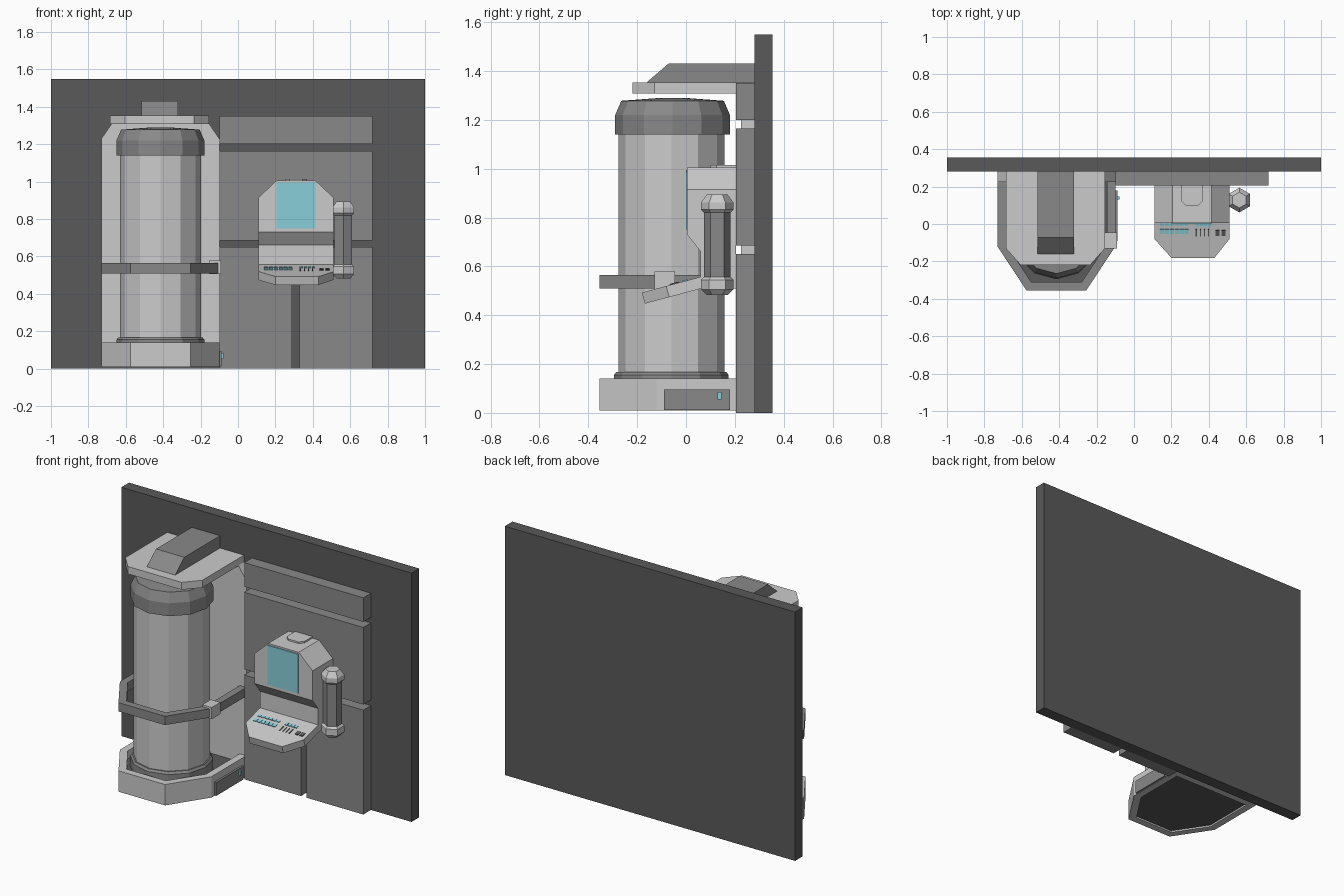
import bpy, bmesh
from math import radians, sin, cos, pi
from mathutils import Matrix

if "Cube" in bpy.data.objects:
    bpy.data.objects.remove(bpy.data.objects["Cube"])


def material(name, rgb):
    m = bpy.data.materials.new(name)
    m.diffuse_color = (*rgb, 1)
    m.use_nodes = True
    m.node_tree.nodes["Principled BSDF"].inputs["Base Color"].default_value = m.diffuse_color
    return m


DARK = material("dark_grey", (0.10, 0.10, 0.10))
MID = material("mid_grey", (0.25, 0.25, 0.25))
CYAN = material("cyan_glow", (0.25, 0.62, 0.70))


def finish(name, bm, mat=None, matrix=None):
    bmesh.ops.recalc_face_normals(bm, faces=bm.faces)
    me = bpy.data.meshes.new(name)
    bm.to_mesh(me)
    bm.free()
    ob = bpy.data.objects.new(name, me)
    bpy.context.collection.objects.link(ob)
    if mat:
        me.materials.append(mat)
    if matrix:
        ob.matrix_world = matrix
    return ob


def prism(name, pts, axis, lo, hi, mat=None, matrix=None):
    """Extrude a 2D outline along an axis (outline uses the other two axes in order)."""
    def place(p, d):
        p = list(p)
        p.insert("xyz".index(axis), d)
        return p
    bm = bmesh.new()
    a = [bm.verts.new(place(p, lo)) for p in pts]
    b = [bm.verts.new(place(p, hi)) for p in pts]
    bm.faces.new(a)
    bm.faces.new(b)
    for i in range(len(pts)):
        j = (i + 1) % len(pts)
        bm.faces.new((a[i], a[j], b[j], b[i]))
    return finish(name, bm, mat, matrix)


def box(name, x, y, z, mat=None, matrix=None):
    return prism(name, [(x[0], y[0]), (x[1], y[0]), (x[1], y[1]), (x[0], y[1])],
                 "z", *z, mat, matrix)


def lathe(name, centre, rings, n, mat=None, turn=0.0):
    """Faceted stack of (radius, z) rings."""
    bm = bmesh.new()
    loops = [[bm.verts.new((centre[0] + r * cos(turn + 2 * pi * i / n),
                            centre[1] + r * sin(turn + 2 * pi * i / n), z))
              for i in range(n)] for r, z in rings]
    bm.faces.new(loops[0])
    bm.faces.new(loops[-1])
    for a, b in zip(loops, loops[1:]):
        for i in range(n):
            j = (i + 1) % n
            bm.faces.new((a[i], a[j], b[j], b[i]))
    return finish(name, bm, mat)


# Wall and raised wall panels
box("wall", (-1, 1), (0.28, 0.355), (0, 1.55), DARK)
PY = (0.205, 0.28)
box("panel_top", (-0.1, 0.72), PY, (1.2, 1.35), MID)
box("panel_middle", (-0.1, 0.72), PY, (0.685, 1.165), MID)
box("panel_low_left", (-0.1, 0.29), PY, (0, 0.65), MID)
box("panel_low_right", (0.33, 0.72), PY, (0, 0.65), MID)

# Alcove back plate behind the tank
prism("alcove_back", [(-0.73, 0.01), (-0.1, 0.01), (-0.1, 1.23), (-0.155, 1.31),
                      (-0.675, 1.31), (-0.73, 1.23)], "y", 0.225, 0.28)

# Base rim, base floor and guard rail share one outline
outer = [(-0.73, 0.23), (-0.73, -0.12), (-0.575, -0.355),
         (-0.255, -0.355), (-0.1, -0.12), (-0.1, 0.23)]
inner = [(-0.685, 0.23), (-0.685, -0.107), (-0.55, -0.31),
         (-0.28, -0.31), (-0.145, -0.107), (-0.145, 0.23)]
prism("base_rim", outer + inner[::-1], "z", 0.01, 0.14)
prism("base_floor", inner, "z", 0.02, 0.09, DARK)
prism("guard_rail", outer + inner[::-1], "z", 0.51, 0.565, MID)
box("rail_clasp", (-0.155, -0.09), (-0.13, -0.045), (0.505, 0.578))
box("base_side_box", (-0.11, -0.088), (-0.09, 0.18), (0.012, 0.095), MID)
box("base_side_light", (-0.09, -0.077), (0.13, 0.146), (0.055, 0.085), CYAN)

# Tank
C = (-0.415, -0.06)
lathe("tank_foot", C, [(0.235, 0.09), (0.235, 0.155), (0.225, 0.168)], 12, MID)
lathe("tank_body", C, [(0.217, 0.16), (0.217, 1.15)], 12)
lathe("tank_cap", (-0.415, -0.055), [(0.235, 1.14), (0.235, 1.22), (0.21, 1.278), (0.05, 1.29)],
      12, MID)

# Canopy over the tank with its duct
prism("canopy", [(-0.685, 0.28), (-0.685, -0.13), (-0.605, -0.22), (-0.235, -0.22),
                 (-0.155, -0.13), (-0.155, 0.28)], "z", 1.307, 1.353)
prism("canopy_duct", [(-0.165, 1.35), (-0.072, 1.43), (0.28, 1.43), (0.28, 1.35)],
      "x", -0.515, -0.32, MID)

# Console housing: chamfered hood above, stepped lower half
prism("console_hood", [(0.11, 0.73), (0.51, 0.73), (0.51, 0.915), (0.415, 1.005),
                       (0.205, 1.005), (0.11, 0.915)], "y", 0.005, 0.205)
prism("console_lower", [(0.205, 0.51), (0.06, 0.51), (0.06, 0.66), (0.005, 0.73),
                        (0.205, 0.73)], "x", 0.11, 0.51)
prism("hood_cap", [(0.25, 0.205), (0.25, 0.125), (0.275, 0.1), (0.345, 0.1),
                   (0.37, 0.125), (0.37, 0.205)], "z", 1.0, 1.015)
box("screen", (0.205, 0.415), (-0.001, 0.01), (0.75, 0.995), CYAN)

# Tilted key tray and its keys
tilt = Matrix.Translation((0, 0.065, 0.515)) @ Matrix.Rotation(radians(15), 4, "X")
prism("key_tray", [(0.11, 0.02), (0.11, -0.14), (0.2, -0.243), (0.43, -0.243),
                   (0.51, -0.14), (0.51, 0.02)], "z", -0.005, 0.042, None, tilt)
for i in range(6):
    x = 0.14 + i * 0.026
    box(f"lit_key_{i}", (x, x + 0.022), (-0.11, -0.085), (0.04, 0.046), CYAN, tilt)
    box(f"upper_key_{i}", (x, x + 0.02), (-0.065, -0.05), (0.04, 0.046), CYAN, tilt)
for i in range(4):
    x = 0.33 + i * 0.022
    box(f"status_key_{i}", (x, x + 0.017), (-0.07, -0.05), (0.04, 0.046), CYAN, tilt)
    box(f"slider_{i}", (x, x + 0.006), (-0.125, -0.085), (0.04, 0.045), DARK, tilt)
for i in range(2):
    x = 0.435 + i * 0.032
    box(f"square_key_{i}", (x, x + 0.022), (-0.12, -0.09), (0.04, 0.047), DARK, tilt)

# Hexagonal canister on the console side
H = (0.563, 0.128)
lathe("canister_body", H, [(0.054, 0.54), (0.054, 0.84)], 6, MID, pi / 2)
lathe("canister_top", H, [(0.054, 0.82), (0.066, 0.832), (0.066, 0.862), (0.042, 0.895)],
      6, None, pi / 2)
lathe("canister_bottom", H, [(0.042, 0.482), (0.066, 0.505), (0.066, 0.545), (0.054, 0.557)],
      6, None, pi / 2)
